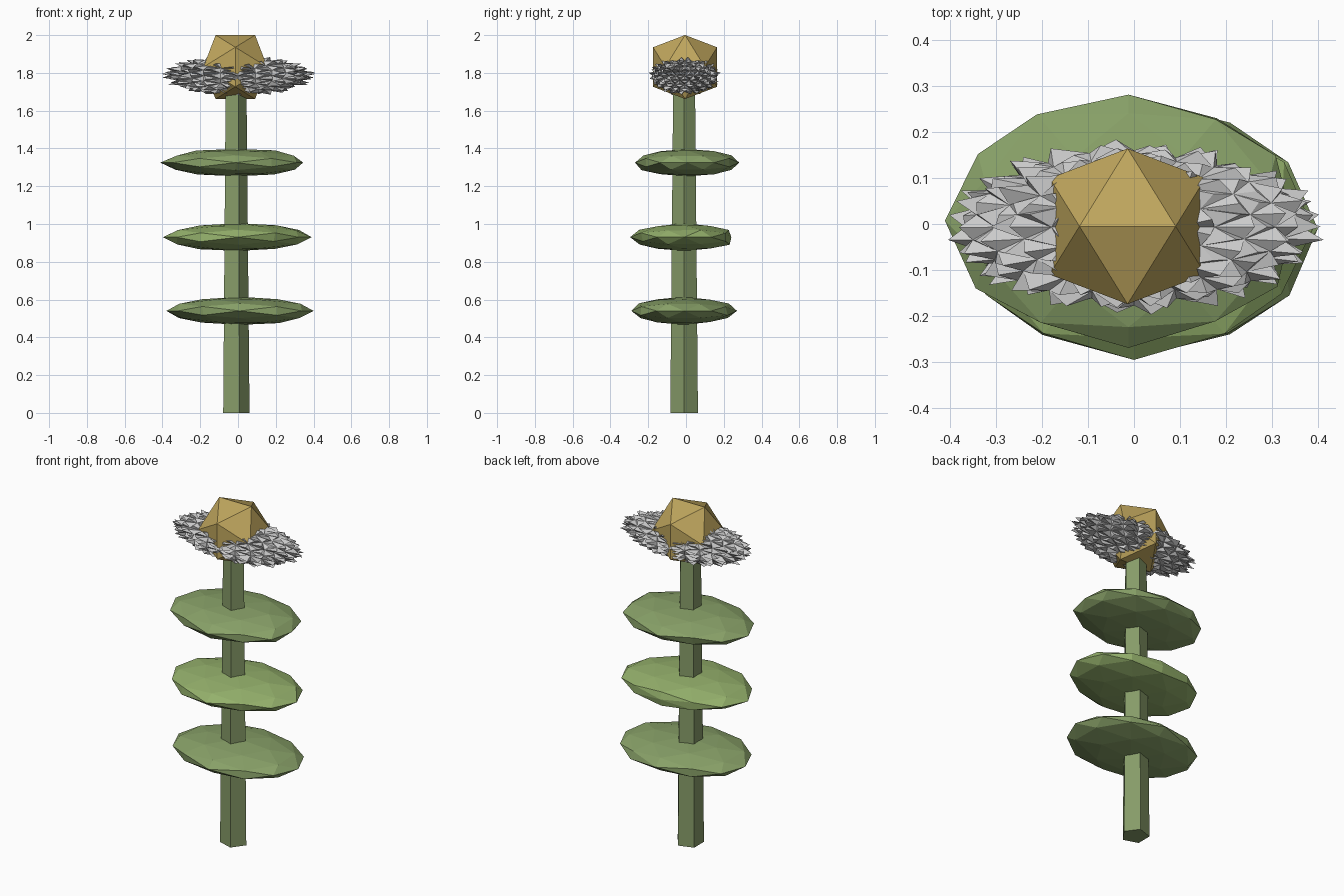
import bpy, bmesh, math, random
from mathutils import Vector

if "Cube" in bpy.data.objects:
    bpy.data.objects.remove(bpy.data.objects["Cube"])

random.seed(4)


def material(name, rgb):
    m = bpy.data.materials.new(name)
    m.diffuse_color = (*rgb, 1)
    m.use_nodes = True
    m.node_tree.nodes["Principled BSDF"].inputs["Base Color"].default_value = m.diffuse_color
    return m


def finish(bm, name, mat=None):
    bmesh.ops.recalc_face_normals(bm, faces=bm.faces)
    mesh = bpy.data.meshes.new(name)
    bm.to_mesh(mesh)
    bm.free()
    ob = bpy.data.objects.new(name, mesh)
    bpy.context.collection.objects.link(ob)
    if mat:
        mesh.materials.append(mat)
    return ob


def unit_ico(levels):
    """Unit icosphere with a horizontal edge on top, running along x."""
    bm = bmesh.new()
    t = (1 + math.sqrt(5)) / 2
    for a in (-1, 1):
        for b in (-t, t):
            for co in ((a, 0, b), (0, b, a), (b, a, 0)):
                bm.verts.new(Vector(co).normalized())
    bmesh.ops.convex_hull(bm, input=bm.verts)
    for _ in range(levels):
        bmesh.ops.subdivide_edges(bm, edges=bm.edges[:], cuts=1, use_grid_fill=True)
        for v in bm.verts:
            v.co.normalize()
    return bm


def place(bm, size, centre):
    for v in bm.verts:
        v.co = Vector([c * s + o for c, s, o in zip(v.co, size, centre)])


stem_green = material("stem green", (0.24, 0.33, 0.14))
leaf_green = material("leaf green", (0.25, 0.36, 0.14))
bright_green = material("bright leaf green", (0.30, 0.44, 0.15))
gold = material("gold", (0.52, 0.38, 0.11))

# Tapered five-sided stem
bm = bmesh.new()
rings = [[bm.verts.new((-0.016 + r * math.cos(k * math.tau / 5),
                        -0.01 + r * math.sin(k * math.tau / 5), z))
          for k in range(5)] for z, r in ((0, 0.077), (1.72, 0.061))]
for ring in rings:
    bm.faces.new(ring)
for k in range(5):
    j = (k + 1) % 5
    bm.faces.new((rings[0][k], rings[0][j], rings[1][j], rings[1][k]))
finish(bm, "stem", stem_green)

# Three flattened leaf discs: name, centre, x limit, y limit, material
for name, centre, max_x, max_y, mat in (
        ("lower_leaf", (0.01, -0.01, 0.54), 0.40, 0.27, leaf_green),
        ("middle_leaf", (0, -0.01, 0.93), 0.39, 0.24, bright_green),
        ("upper_leaf", (-0.012, 0.007, 1.325), 0.345, 0.29, leaf_green)):
    bm = unit_ico(1)
    for v in bm.verts:
        v.co *= random.uniform(0.97, 1.03)
    place(bm, (0.388, 0.278, 0.074), centre)
    for v in bm.verts:
        v.co.x = min(v.co.x, max_x)
        v.co.y = min(v.co.y, max_y)
    finish(bm, name, mat)

# Spiky petal ring: every facet raised to a short point
bm = unit_ico(2)
for v in bm.verts:
    v.co *= random.uniform(0.86, 0.96)
tips = bmesh.ops.poke(bm, faces=bm.faces[:])["verts"]
for v in tips:
    v.co = v.co.normalized() * random.uniform(0.96, 1.09)
place(bm, (0.385, 0.178, 0.102), (0, -0.007, 1.785))
finish(bm, "petals")

# Faceted flower centre
bm = unit_ico(0)
place(bm, (0.199,) * 3, (-0.014, -0.005, 1.831))
finish(bm, "flower_centre", gold)
